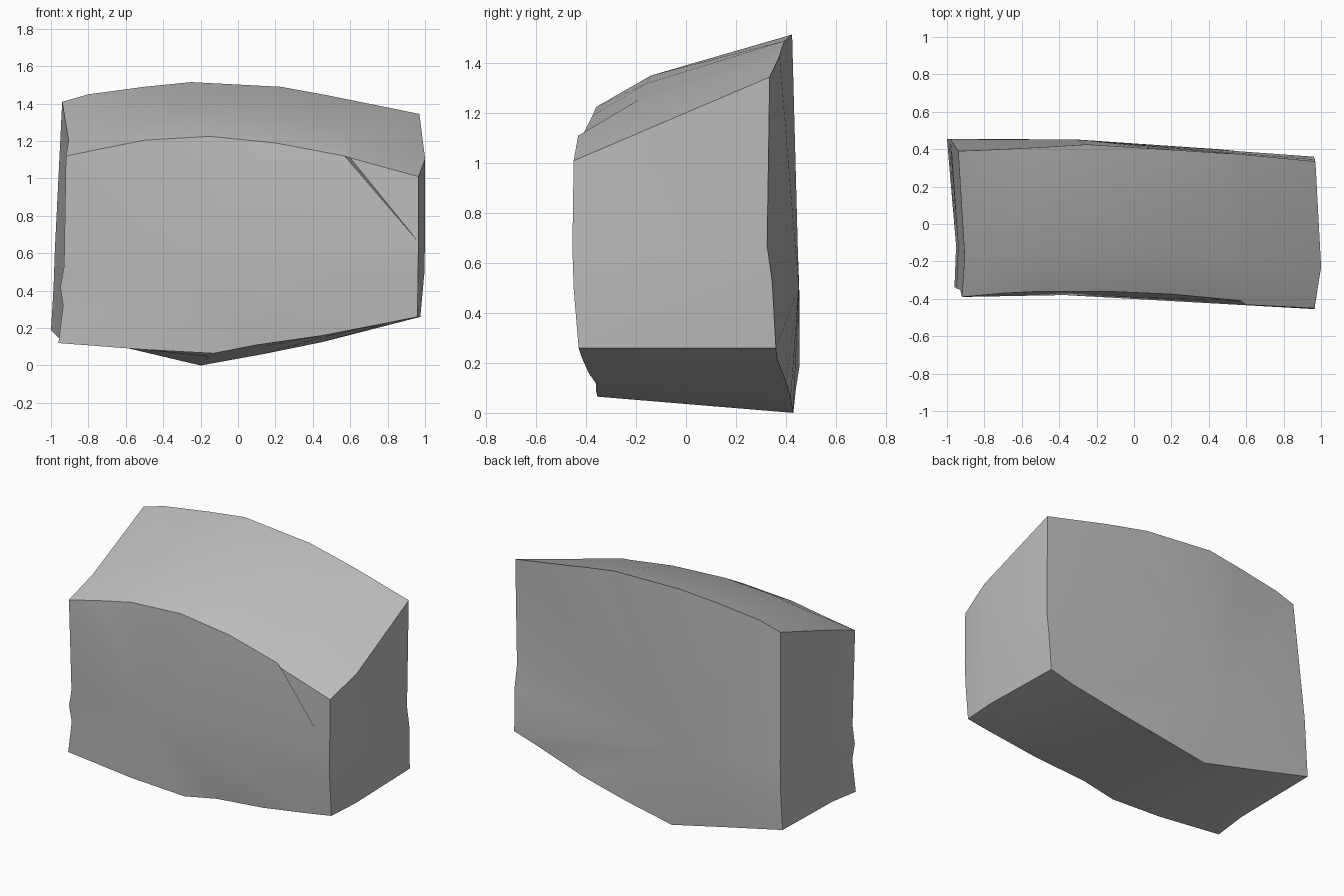
import bpy
import bmesh
from mathutils import Vector

default_cube = bpy.data.objects.get("Cube")
if default_cube:
    bpy.data.objects.remove(default_cube, do_unlink=True)


def make_material(name, colour):
    material = bpy.data.materials.new(name)
    material.use_nodes = True
    material.diffuse_color = colour
    shader = material.node_tree.nodes["Principled BSDF"]
    shader.inputs["Base Color"].default_value = colour
    shader.inputs["Roughness"].default_value = 0.9
    return material


# Matching outlines of the front and back faces: left side, top, right side, underside
front_outline = [
    (-.96, -.34, .12), (-.935, -.34, .32), (-.95, -.345, .42), (-.93, -.35, .53),
    (-.92, -.39, 1.12), (-.7, -.37, 1.165), (-.5, -.36, 1.205), (-.15, -.36, 1.225),
    (.2, -.375, 1.19), (.57, -.41, 1.12), (.6, -.432, 1.11), (.965, -.45, 1.01),
    (.965, -.455, .66), (.962, -.45, .5), (.96, -.43, .26),
    (.8, -.42, .228), (.45, -.39, .16), (.1, -.355, .11), (-.13, -.355, .065), (-.5, -.36, .085),
]
back_outline = [
    (-1, .455, .19), (-.99, .455, .35), (-.985, .455, .45), (-.98, .45, .6),
    (-.94, .39, 1.41), (-.8, .395, 1.45), (-.5, .41, 1.49), (-.25, .425, 1.515),
    (.23, .395, 1.49), (.45, .38, 1.45), (.55, .375, 1.43), (.97, .335, 1.345),
    (.965, .325, .67), (.968, .345, .53), (.96, .36, .26),
    (.8, .365, .215), (.45, .4, .125), (.13, .42, .06), (-.2, .43, 0), (-.6, .44, .095),
]
LEFT_SIDE, TOP, RIGHT_SIDE = range(0, 5), range(5, 11), range(11, 15)
NOTCH, CORNER, CORNER_END = 9, 10, 12


def middle_point(index, front, back):
    """Point between the outlines, swollen on the top and the sides."""
    point = Vector(front).lerp(Vector(back), .28)
    if index in TOP:
        point.z += .045
    elif index in RIGHT_SIDE:
        point.x += .034 if point.z > .4 else .015
    elif index in LEFT_SIDE:
        point.x += .02
    return point


bm = bmesh.new()
front = [bm.verts.new(p) for p in front_outline]
middle = [bm.verts.new(middle_point(i, f, b))
          for i, (f, b) in enumerate(zip(front_outline, back_outline))]
back = [bm.verts.new(p) for p in back_outline]
count = len(front)

# Walls around the block
for near, far in ((front, middle), (middle, back)):
    for i in range(count):
        j = (i + 1) % count
        bm.faces.new((near[i], near[j], far[j], far[i]))

# Front face fans from a low hub, with a chipped upper corner
front_hub = bm.verts.new((-.37, -.38, .54))
for i in range(count):
    if i not in range(NOTCH, CORNER_END):
        bm.faces.new((front_hub, front[(i + 1) % count], front[i]))
bm.faces.new((front_hub, front[CORNER_END], front[NOTCH]))
bm.faces.new((front[NOTCH], front[CORNER_END], front[CORNER]))
bm.faces.new((front[CORNER], front[CORNER_END], front[CORNER + 1]))

# Back face fans from its own hub
back_hub = bm.verts.new((-.31, .452, .5))
for i in range(count):
    bm.faces.new((back_hub, back[i], back[(i + 1) % count]))

bmesh.ops.recalc_face_normals(bm, faces=bm.faces)
mesh = bpy.data.meshes.new("stone_block")
bm.to_mesh(mesh)
bm.free()

stone_block = bpy.data.objects.new("stone_block", mesh)
bpy.context.collection.objects.link(stone_block)
mesh.materials.append(make_material("stone grey", (.5, .5, .5, 1)))

# Soft faces with crisp block edges
bpy.ops.object.select_all(action="DESELECT")
stone_block.select_set(True)
bpy.context.view_layer.objects.active = stone_block
bpy.ops.object.shade_smooth_by_angle(angle=.6)
